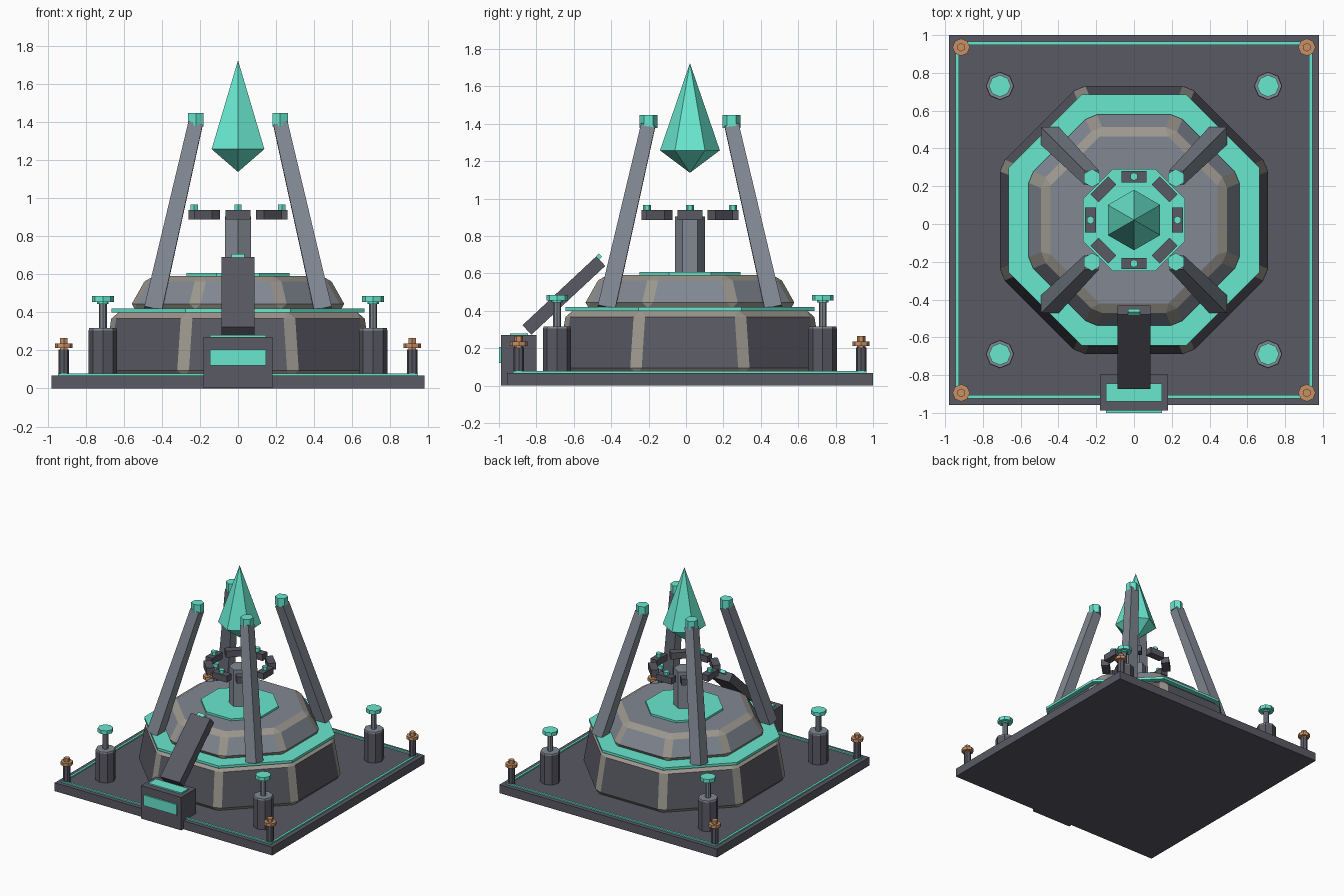
import bpy, bmesh, math
from mathutils import Matrix, Vector

if "Cube" in bpy.data.objects:
    bpy.data.objects.remove(bpy.data.objects["Cube"])

CY = 0.021                      # tower axis sits slightly behind the origin
FLAT = math.radians(22.5)       # turns an octagon so a flat faces front
AP = 1 / math.cos(FLAT)         # octagon apothem -> corner radius


def material(name, r, g, b):
    m = bpy.data.materials.new(name)
    m.diffuse_color = (r, g, b, 1)
    m.use_nodes = True
    m.node_tree.nodes["Principled BSDF"].inputs["Base Color"].default_value = m.diffuse_color
    return m


DARK = material("dark_metal", 0.10, 0.10, 0.125)
GREY = material("light_metal", 0.22, 0.245, 0.29)
EDGE = material("worn_edge", 0.33, 0.31, 0.27)
TEAL = material("teal_glow", 0.14, 0.80, 0.62)
COPPER = material("copper", 0.58, 0.28, 0.13)


def finish(name, bm, *mats):
    bmesh.ops.recalc_face_normals(bm, faces=bm.faces)
    me = bpy.data.meshes.new(name)
    bm.to_mesh(me)
    bm.free()
    for m in mats:
        me.materials.append(m)
    ob = bpy.data.objects.new(name, me)
    bpy.context.collection.objects.link(ob)
    return ob


def prism(name, mat, n, r1, r2, z0, z1, x=0, y=0, rot=0, bevel=0):
    """n-sided frustum standing at (x, y) relative to the tower axis."""
    bm = bmesh.new()
    bmesh.ops.create_cone(bm, cap_ends=True, segments=n, radius1=r1, radius2=r2, depth=z1 - z0)
    bm.transform(Matrix.Translation((x, y + CY, (z0 + z1) / 2)) @ Matrix.Rotation(rot, 4, 'Z'))
    if bevel:
        bmesh.ops.bevel(bm, geom=bm.edges[:], offset=bevel, segments=1, profile=0.5,
                        affect='EDGES', material=1)
    return finish(name, bm, mat, EDGE)


def box(name, mat, size, loc, rot=Matrix.Identity(4)):
    bm = bmesh.new()
    bmesh.ops.create_cube(bm, size=1)
    bm.transform(Matrix.Translation(loc) @ rot @ Matrix.Diagonal((*size, 1)))
    return finish(name, bm, mat)


# Base plate with thin glowing border
box("base_plate", DARK, (1.958, 1.958, 0.068), (0, CY, 0.034))
for s in (-1, 1):
    box("border_strip_x", TEAL, (1.89, 0.018, 0.01), (0, CY + s * 0.936, 0.073))
    box("border_strip_y", TEAL, (0.018, 1.854, 0.01), (s * 0.936, CY, 0.073))

# Stepped octagonal body
prism("lower_tier", DARK, 8, 0.715 * AP, 0.66 * AP, 0.06, 0.403, rot=FLAT, bevel=0.036)
prism("lower_tier_trim", TEAL, 8, 0.665 * AP, 0.665 * AP, 0.40, 0.42, rot=FLAT)
prism("upper_tier", GREY, 8, 0.575 * AP, 0.475 * AP, 0.415, 0.592, rot=FLAT, bevel=0.034)
prism("upper_tier_trim", TEAL, 8, 0.27 * AP, 0.27 * AP, 0.59, 0.608, rot=FLAT)

# Central column and floating ring of blocks
prism("column", GREY, 6, 0.08, 0.08, 0.60, 0.905)
for i in range(8):
    a = i * math.pi / 4
    x, y = 0.23 * math.cos(a), 0.23 * math.sin(a)
    box("ring_block", DARK, (0.06, 0.133, 0.052), (x, y + CY, 0.913), Matrix.Rotation(a, 4, 'Z'))
    if i % 2 == 0:
        prism("ring_gem", TEAL, 6, 0.022, 0.022, 0.935, 0.967, x, y)

# Crystal: two hexagonal cones joined at the girdle
bm = bmesh.new()
girdle = [bm.verts.new((0.16 * math.sin(k * math.pi / 3), CY + 0.16 * math.cos(k * math.pi / 3), 1.258))
          for k in range(6)]
for z in (1.725, 1.138):
    tip = bm.verts.new((0, CY, z))
    for k in range(6):
        bm.faces.new((girdle[k], girdle[(k + 1) % 6], tip))
finish("crystal", bm, TEAL)

for sx in (-1, 1):
    for sy in (-1, 1):
        # Leaning pillar with glowing cap
        a = Vector((sx * 0.447, sy * 0.447 + CY, 0.412))
        b = Vector((sx * 0.224, sy * 0.224 + CY, 1.388))
        bm = bmesh.new()
        bmesh.ops.create_cone(bm, cap_ends=True, segments=4, radius1=0.067, radius2=0.054,
                              depth=(b - a).length)
        lean = Vector((0, 0, 1)).rotation_difference(b - a).to_matrix().to_4x4()
        bm.transform(Matrix.Translation((a + b) / 2) @ lean @ Matrix.Rotation(math.pi / 4, 4, 'Z'))
        finish("pillar", bm, GREY)
        prism("pillar_cap", TEAL, 6, 0.048, 0.048, 1.378, 1.448, sx * 0.222, sy * 0.222)

        # Piston post
        x, y = sx * 0.71, sy * 0.71
        prism("post_body", DARK, 8, 0.075, 0.075, 0.06, 0.305, x, y)
        prism("post_lid", GREY, 8, 0.075, 0.072, 0.305, 0.317, x, y)
        prism("post_shaft", GREY, 8, 0.021, 0.021, 0.31, 0.45, x, y)
        prism("post_collar", TEAL, 8, 0.03, 0.03, 0.445, 0.46, x, y)
        prism("post_cap", TEAL, 8, 0.058, 0.058, 0.455, 0.485, x, y)

        # Corner terminal
        x, y = sx * 0.915, sy * 0.915
        prism("terminal_body", DARK, 8, 0.028, 0.028, 0.06, 0.205, x, y)
        prism("terminal_stud", COPPER, 6, 0.023, 0.023, 0.20, 0.265, x, y)
        prism("terminal_disc", COPPER, 8, 0.046, 0.046, 0.212, 0.237, x, y)

# Front console with glowing panels
box("console", DARK, (0.362, 0.19, 0.268), (0, -0.893, 0.136))
box("console_front_panel", TEAL, (0.296, 0.02, 0.086), (0, -0.99, 0.163))
box("console_top_panel", TEAL, (0.296, 0.095, 0.012), (0, -0.893, 0.274))

# Sloped arm leaning to the body, with tip light
tilt = Matrix.Rotation(math.radians(43), 4, 'X')
box("sloped_arm", DARK, (0.175, 0.54, 0.07), (0, -0.653, 0.482), tilt)
box("arm_tip_light", TEAL, (0.066, 0.022, 0.025), (0, -0.466, 0.69), tilt)
